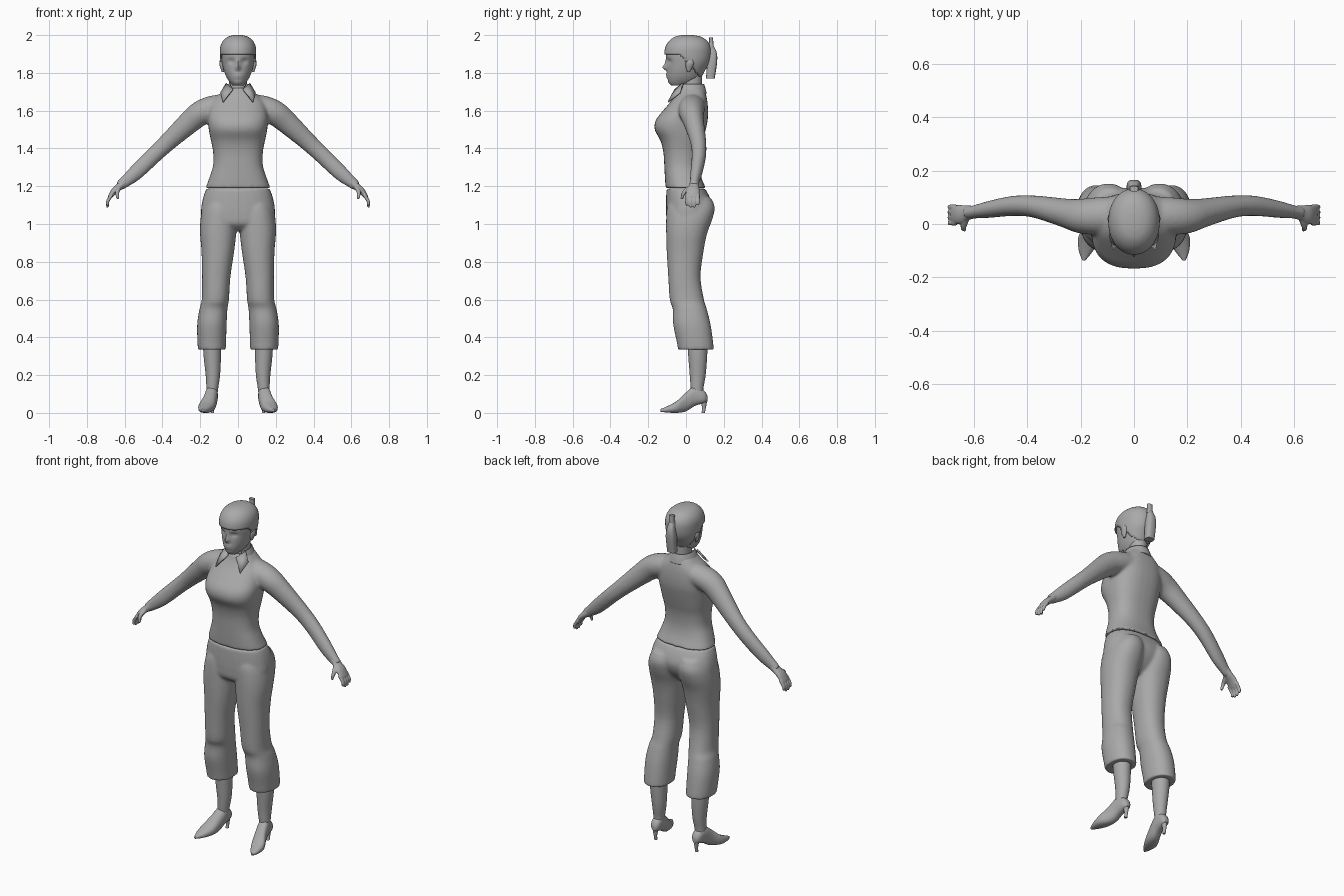
import bpy, bmesh, math
from mathutils import Vector

old = bpy.data.objects.get("Cube")
if old:
    bpy.data.objects.remove(old)

grey = bpy.data.materials.new("plain grey")
grey.use_nodes = True
colour = (0.4, 0.4, 0.4, 1)
grey.diffuse_color = colour
grey.node_tree.nodes["Principled BSDF"].inputs["Base Color"].default_value = colour


def refine(rows, steps=4):
    """Catmull-Rom interpolation of rows of numbers."""
    out = []
    last = len(rows) - 1
    for i in range(last):
        quad = [rows[max(i - 1, 0)], rows[i], rows[i + 1], rows[min(i + 2, last)]]
        for s in range(steps):
            t = s / steps
            out.append([b + t * ((c - a) + t * ((2 * a - 5 * b + 4 * c - d)
                        + t * (3 * b - a - 3 * c + d))) / 2 for a, b, c, d in zip(*quad)])
    return out + [rows[last]]


def loft(bm, rings, power=2.0, sides=32, caps=True):
    """Skin superellipse rings, each given as centre, half axis, half axis."""
    loops = []
    for centre, u, v in rings:
        loop = []
        for k in range(sides):
            angle = math.tau * k / sides
            c, s = math.cos(angle), math.sin(angle)
            cu = math.copysign(abs(c) ** (2 / power), c)
            sv = math.copysign(abs(s) ** (2 / power), s)
            loop.append(bm.verts.new(centre + u * cu + v * sv))
        loops.append(loop)
    for low, high in zip(loops, loops[1:]):
        for k in range(sides):
            n = (k + 1) % sides
            bm.faces.new((low[k], low[n], high[n], high[k]))
    if caps:
        bm.faces.new(loops[0][::-1])
        bm.faces.new(loops[-1])


def upright(rows):
    """Rows: z, centre x, half width, front y, back y."""
    return [(Vector((x, (f + b) / 2, z)), Vector((w, 0, 0)), Vector((0, (b - f) / 2, 0)))
            for z, x, w, f, b in refine(rows)]


def limb(rows, steps=4):
    """Rows: x, y, z, thickness across the limb, half depth along y."""
    rows = refine(rows, steps)
    points = [Vector(r[:3]) for r in rows]
    rings = []
    for i, r in enumerate(rows):
        way = points[min(i + 1, len(rows) - 1)] - points[max(i - 1, 0)]
        across = way.cross(Vector((0, 1, 0))).normalized()
        rings.append((points[i], across * r[3], across.cross(way).normalized() * r[4]))
    return rings


def finish(bm, name, mirror=False, voxel=0, smooth=0, thickness=0):
    bmesh.ops.recalc_face_normals(bm, faces=bm.faces[:])
    mesh = bpy.data.meshes.new(name)
    bm.to_mesh(mesh)
    bm.free()
    obj = bpy.data.objects.new(name, mesh)
    bpy.context.collection.objects.link(obj)
    mesh.materials.append(grey)
    bpy.ops.object.select_all(action='DESELECT')
    obj.select_set(True)
    bpy.context.view_layer.objects.active = obj
    bpy.ops.object.shade_smooth_by_angle(angle=math.radians(50))
    if mirror:
        obj.modifiers.new("mirror", 'MIRROR').use_mirror_merge = False
    if thickness:
        obj.modifiers.new("thickness", 'SOLIDIFY').thickness = thickness
    if voxel:
        mod = obj.modifiers.new("blend", 'REMESH')
        mod.mode, mod.voxel_size, mod.use_smooth_shade = 'VOXEL', voxel, True
    if smooth:
        mod = obj.modifiers.new("soften", 'SMOOTH')
        mod.factor, mod.iterations = 0.5, smooth
    return obj


# Shirt with the arms blended in
bm = bmesh.new()
loft(bm, upright([
    (1.19, 0, .172, -.108, .105), (1.25, 0, .15, -.112, .08), (1.31, 0, .132, -.115, .07),
    (1.38, 0, .132, -.12, .075), (1.44, 0, .143, -.135, .09), (1.5, 0, .155, -.166, .105),
    (1.55, 0, .16, -.16, .115), (1.6, 0, .155, -.122, .117), (1.65, 0, .14, -.08, .113),
    (1.69, 0, .095, -.055, .105), (1.72, 0, .065, -.045, .095)]), power=2.5)
for side in (1, -1):
    loft(bm, limb([(side * x, y, z, a, b) for x, y, z, a, b in (
        (.06, .035, 1.63, .06, .07), (.14, .03, 1.612, .066, .07), (.2, .03, 1.585, .066, .065),
        (.26, .042, 1.536, .06, .054), (.37, .065, 1.435, .048, .042),
        (.45, .068, 1.36, .044, .038), (.54, .055, 1.273, .041, .032),
        (.6, .045, 1.222, .031, .025), (.63, .042, 1.2, .025, .025))]))
finish(bm, "shirt_and_arms", voxel=.008, smooth=8)

# Hands: palm, four fingers and a thumb
bm = bmesh.new()
loft(bm, limb([(.59, .045, 1.232, .026, .022), (.625, .042, 1.2, .02, .028),
               (.655, .036, 1.175, .017, .036), (.68, .034, 1.14, .011, .034)]))
for i in range(4):
    y = .064 - .02 * i
    drop = (.012, 0, 0, .01)[i]
    loft(bm, limb([(.668, y, 1.155, .01, .01), (.69, y, 1.12, .009, .009),
                   (.69, y, 1.088 + drop, .007, .007)], 3), sides=12)
loft(bm, limb([(.63, .02, 1.19, .013, .014), (.64, -.012, 1.165, .011, .011),
               (.635, -.022, 1.132, .007, .007)]), sides=12)
finish(bm, "hands", mirror=True, voxel=.004, smooth=3)

# Cropped trousers: hips and two legs
bm = bmesh.new()
loft(bm, upright([
    (1.188, 0, .167, -.103, .1), (1.15, 0, .182, -.105, .122), (1.1, 0, .193, -.106, .137),
    (1.05, 0, .196, -.105, .125), (1.0, 0, .185, -.098, .09), (.965, 0, .14, -.06, .05)]),
    power=2.4)
for side in (1, -1):
    loft(bm, upright([(z, side * x, w, f, b) for z, x, w, f, b in (
        (1.14, .09, .07, -.08, .132), (1.09, .095, .09, -.1, .152), (1.03, .1, .098, -.105, .141),
        (.95, .105, .096, -.105, .112), (.85, .107, .086, -.102, .092),
        (.72, .115, .075, -.094, .077), (.6, .12, .072, -.086, .095),
        (.55, .13, .074, -.07, .11), (.47, .138, .078, -.068, .13),
        (.38, .139, .076, -.05, .143), (.335, .138, .074, -.042, .147))]), power=2.2)
finish(bm, "trousers", voxel=.008, smooth=5)

# Lower legs
bm = bmesh.new()
loft(bm, upright([(.4, .137, .05, .005, .115), (.3, .136, .046, .012, .112),
                  (.2, .133, .038, .02, .104), (.13, .136, .031, .025, .092),
                  (.08, .138, .028, .03, .09)]))
finish(bm, "lower_legs", mirror=True)

# Pointed shoes with a thin heel; rows: y, x, half width, bottom z, top z
bm = bmesh.new()
loft(bm, [(Vector((x, y, (lo + hi) / 2)), Vector((w, 0, 0)), Vector((0, 0, (hi - lo) / 2)))
          for y, x, w, lo, hi in refine([
              (.113, .135, .012, .06, .09), (.095, .136, .027, .052, .118),
              (.045, .14, .033, .036, .14), (0, .15, .036, .008, .108),
              (-.05, .168, .041, 0, .062), (-.1, .18, .027, .002, .035),
              (-.136, .188, .006, .006, .02)])], power=2.4)
loft(bm, upright([(0, .135, .009, .082, .1), (.03, .135, .01, .085, .106),
                  (.08, .135, .02, .07, .114)]), sides=16)
finish(bm, "heeled_shoes", mirror=True)

# Neck
bm = bmesh.new()
loft(bm, upright([(1.66, 0, .06, -.04, .09), (1.72, 0, .048, -.025, .085),
                  (1.8, 0, .047, -.02, .085)]))
finish(bm, "neck")

# Collar band, open at the throat
bm = bmesh.new()
loft(bm, upright([(1.69, 0, .083, -.06, .11), (1.715, 0, .072, -.056, .104),
                  (1.742, 0, .06, -.045, .095)]), caps=False)
gap = [v for v in bm.verts if v.co.y < -.02 and abs(v.co.x) < .035]
bmesh.ops.delete(bm, geom=gap, context='VERTS')
finish(bm, "collar_band", thickness=.006)

# Collar points
bm = bmesh.new()
corners = ((.06, -.012, 1.742), (.025, -.055, 1.71), (.078, -.092, 1.643), (.09, -.03, 1.692))
bm.faces.new([bm.verts.new(c) for c in corners])
finish(bm, "collar_points", mirror=True, thickness=.008)

# Head, with the face moulded on the front
head_rows = [
    (1.732, 0, .026, -.075, -.01), (1.748, 0, .042, -.092, .045), (1.775, 0, .06, -.098, .075),
    (1.81, 0, .074, -.1, .095), (1.85, 0, .084, -.1, .116), (1.89, 0, .088, -.106, .124),
    (1.93, 0, .086, -.1, .122), (1.962, 0, .072, -.08, .105), (1.984, 0, .046, -.05, .072),
    (1.993, 0, .015, -.015, .03)]


def bump(value, centre, width):
    return math.exp(-((value - centre) / width) ** 2)


bm = bmesh.new()
loft(bm, upright(head_rows), power=2.1, sides=64)
for v in bm.verts:
    x, y, z = v.co
    if y < -.03:
        nose = .024 * bump(x, 0, .011) * (bump(z, 1.828, .014) + .45 * bump(z, 1.852, .018))
        lips = .007 * bump(x, 0, .024) * (bump(z, 1.792, .006) + bump(z, 1.778, .006))
        sockets = .012 * bump(abs(x), .035, .017) * bump(z, 1.862, .012)
        v.co.y += sockets - nose - lips
finish(bm, "head")

# Ears
bm = bmesh.new()
loft(bm, upright([(1.805, .08, .006, .008, .02), (1.825, .083, .01, .0, .032),
                  (1.85, .087, .012, -.002, .042), (1.868, .088, .008, .008, .036)]), sides=16)
finish(bm, "ears", mirror=True)

# Hair shell, trimmed along the fringe and behind the ears
bm = bmesh.new()
loft(bm, upright([(z + .007, x, w + .008, f - .009, b + .008) for z, x, w, f, b in head_rows]),
     power=2.1, sides=64)


def hairline(y):
    if y < -.04:
        return 1.895
    return 1.895 - min((y + .04) * 1.1, .125)


trim = [v for v in bm.verts if v.co.z < hairline(v.co.y)]
bmesh.ops.delete(bm, geom=trim, context='VERTS')
finish(bm, "hair", thickness=.008)

# Ponytail: a small upright tuft and a flat hanging tail
bm = bmesh.new()
loft(bm, upright([(1.93, 0, .02, .11, .145), (1.96, 0, .013, .122, .145),
                  (1.987, 0, .016, .122, .142)]), power=4, sides=12)
loft(bm, upright([(1.945, 0, .014, .11, .145), (1.91, 0, .022, .115, .162),
                  (1.86, 0, .028, .112, .165), (1.77, 0, .026, .106, .152)]), power=3, sides=16)
finish(bm, "ponytail")
